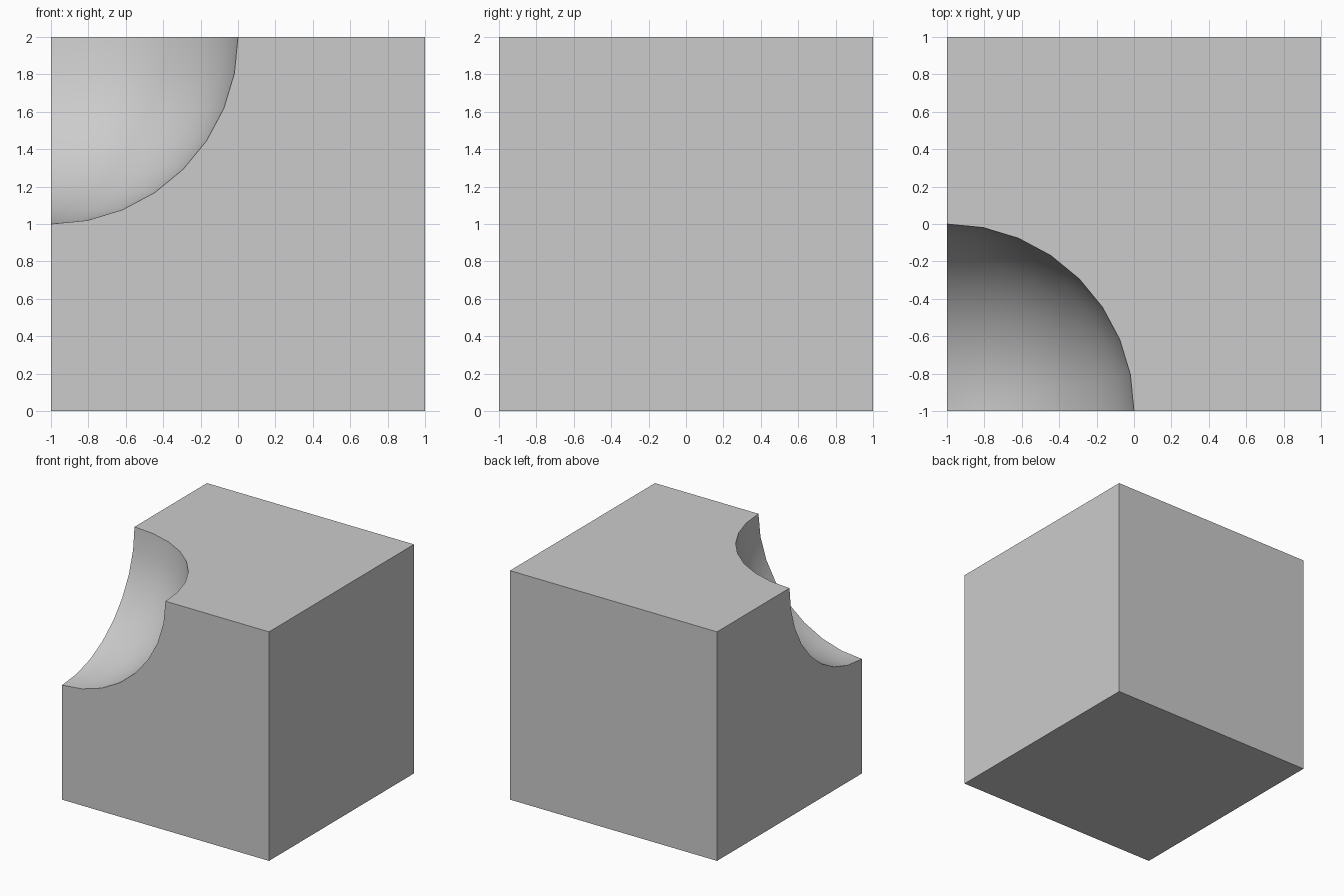
import bpy

if "Cube" in bpy.data.objects:
    bpy.data.objects.remove(bpy.data.objects["Cube"])

# Main cube standing on the ground
bpy.ops.mesh.primitive_cube_add(size=2, location=(0, 0, 1))
block = bpy.context.object
block.name = "notched_block"

# Smooth sphere centred on the front-left top corner
bpy.ops.mesh.primitive_uv_sphere_add(segments=32, ring_count=16, radius=1,
                                     location=(-1, -1, 2))
cutter = bpy.context.object
cutter.name = "corner_cutter"
for v in cutter.data.vertices:
    v.co = [round(c, 5) for c in v.co]
bpy.ops.object.shade_smooth()
cutter.hide_render = True
cutter.display_type = 'WIRE'

# Scoop the spherical hollow out of the corner
cut = block.modifiers.new("corner_scoop", 'BOOLEAN')
cut.operation = 'DIFFERENCE'
cut.solver = 'EXACT'
cut.object = cutter
